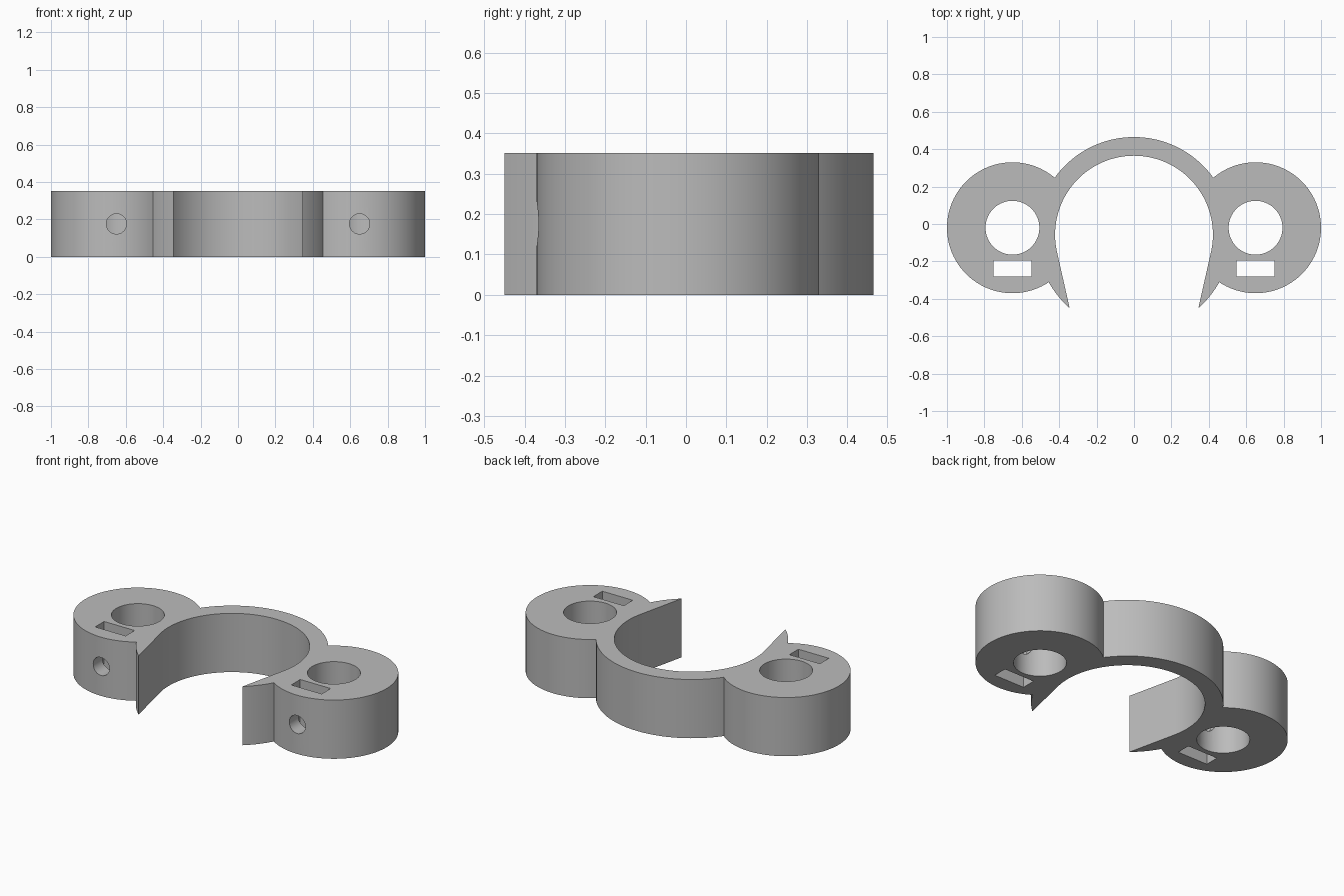
import bpy
import bmesh
from math import cos, sin, pi, radians, acos, atan2, sqrt

if "Cube" in bpy.data.objects:
    bpy.data.objects.remove(bpy.data.objects["Cube"])

H = 0.352                        # height of the whole clip
RING_Y, RING_R, BORE_R = -0.057, 0.522, 0.422
TIP_X = 0.344
POD_X, POD_Y, POD_R, HOLE_R = 0.65, -0.02, 0.35, 0.144
SCREW_R = 0.054

grey = bpy.data.materials.new("plain grey")
grey.use_nodes = True
colour = (0.5, 0.5, 0.5, 1)
grey.diffuse_color = colour
grey.node_tree.nodes["Principled BSDF"].inputs["Base Color"].default_value = colour


def prism(name, outline, z0, z1):
    """Extrude a counter-clockwise outline between two heights."""
    bm = bmesh.new()
    face = bm.faces.new([bm.verts.new((x, y, z0)) for x, y in outline])
    top = bmesh.ops.extrude_face_region(bm, geom=[face])["geom"]
    bmesh.ops.translate(bm, vec=(0, 0, z1 - z0),
                        verts=[v for v in top if isinstance(v, bmesh.types.BMVert)])
    bmesh.ops.recalc_face_normals(bm, faces=bm.faces)
    mesh = bpy.data.meshes.new(name)
    bm.to_mesh(mesh)
    bm.free()
    mesh.materials.append(grey)
    obj = bpy.data.objects.new(name, mesh)
    bpy.context.collection.objects.link(obj)
    return obj


def arc(cx, cy, r, a0, a1, n):
    return [(cx + r * cos(a0 + (a1 - a0) * i / n),
             cy + r * sin(a0 + (a1 - a0) * i / n)) for i in range(n + 1)]


def circle(cx, cy, r, n=96):
    return arc(cx, cy, r, 0, 2 * pi, n)[:-1]


def combine(target, tool, operation):
    """Apply a boolean and discard the tool."""
    mod = target.modifiers.new(operation.lower(), "BOOLEAN")
    mod.operation, mod.solver, mod.object = operation, "EXACT", tool
    bpy.context.view_layer.objects.active = target
    bpy.ops.object.modifier_apply(modifier=mod.name)
    bpy.data.objects.remove(tool)


# Clip ring joined to the two round side pods
body = prism("clip_body", circle(0, RING_Y, RING_R, 128), 0, H)
for s in (-1, 1):
    combine(body, prism("pod", circle(s * POD_X, POD_Y, POD_R), 0, H), "UNION")

# Open bore: an arc running tangentially into the two pointed tips
tip_y = RING_Y - sqrt(RING_R ** 2 - TIP_X ** 2)
tangent = atan2(tip_y - RING_Y, TIP_X) + acos(BORE_R / RING_R)
bore = arc(0, RING_Y, BORE_R, tangent, pi - tangent, 96)
bore += [(-TIP_X, tip_y), (-TIP_X, -1), (TIP_X, -1), (TIP_X, tip_y)]
combine(body, prism("bore_cutter", bore, -0.1, H + 0.1), "DIFFERENCE")

# Rod hole, nut slot and front screw hole in each pod
for s in (-1, 1):
    x = s * POD_X
    combine(body, prism("rod_cutter", circle(x, POD_Y, HOLE_R, 64), -0.1, H + 0.1), "DIFFERENCE")
    slot = [(x - 0.101, -0.28), (x + 0.101, -0.28), (x + 0.101, -0.195), (x - 0.101, -0.195)]
    combine(body, prism("slot_cutter", slot, -0.1, H + 0.1), "DIFFERENCE")
    screw = prism("screw_cutter", circle(0, 0, SCREW_R, 40), 0, 0.48)
    screw.rotation_euler.x = radians(90)
    screw.location = (x, POD_Y, H / 2)
    bpy.context.view_layer.update()
    combine(body, screw, "DIFFERENCE")

# Smooth round walls with crisp edges
bpy.ops.object.select_all(action="DESELECT")
body.select_set(True)
bpy.context.view_layer.objects.active = body
bpy.ops.object.shade_smooth_by_angle(angle=radians(25))
